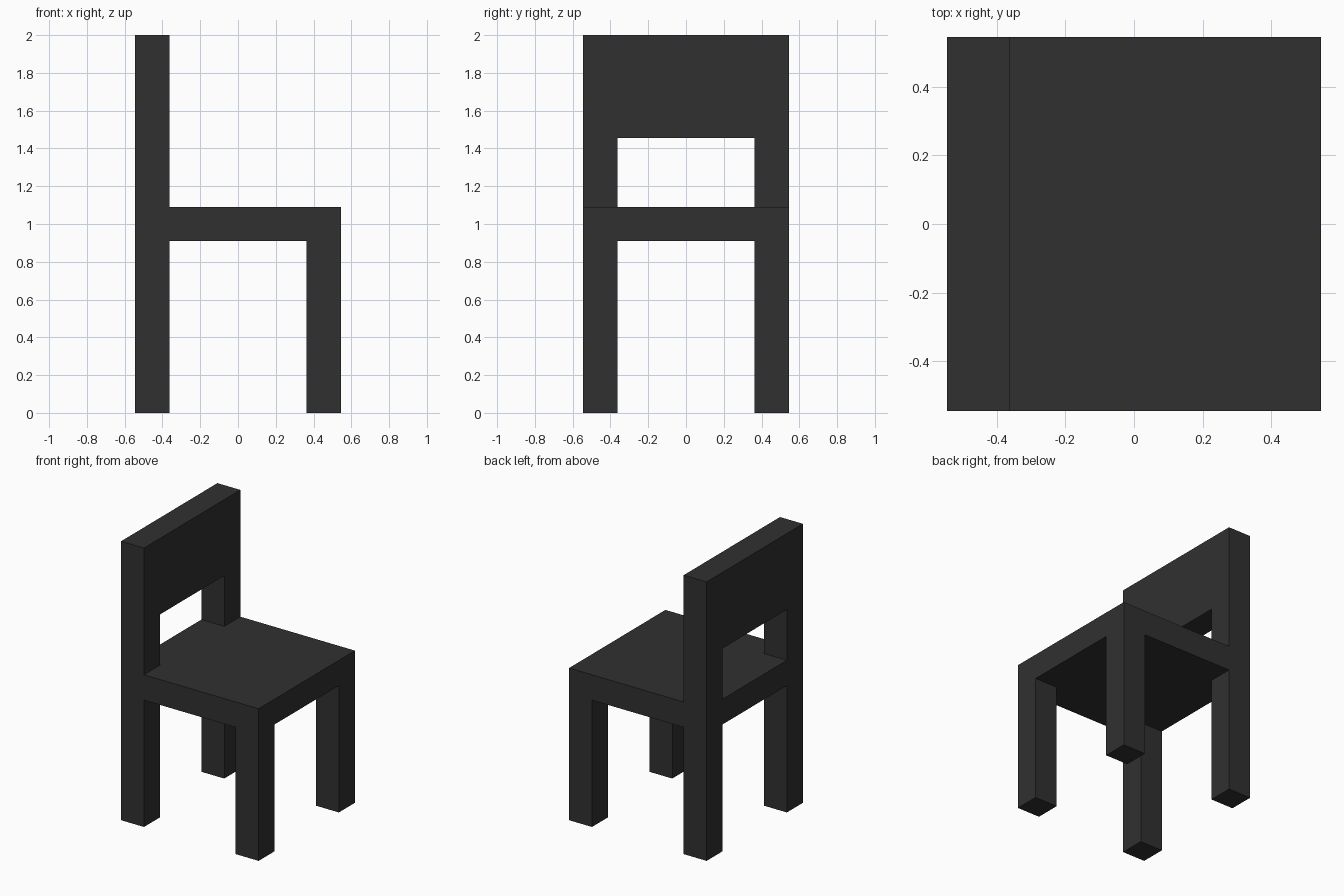
import bpy
import bmesh
from mathutils import Vector

if "Cube" in bpy.data.objects:
    bpy.data.objects.remove(bpy.data.objects["Cube"])

U = 2 / 11  # thickness of every board and leg; the chair is 11 of these tall

black = bpy.data.materials.new("charcoal black")
black.diffuse_color = (0.03, 0.03, 0.03, 1)
black.use_nodes = True
black.node_tree.nodes["Principled BSDF"].inputs["Base Color"].default_value = black.diffuse_color


def box(name, low, high):
    """Box between two corners given in multiples of U."""
    low, high = Vector(low) * U, Vector(high) * U
    bm = bmesh.new()
    bmesh.ops.create_cube(bm, size=1)
    for v in bm.verts:
        v.co = (low + high) / 2 + v.co * (high - low)
    mesh = bpy.data.meshes.new(name)
    bm.to_mesh(mesh)
    bm.free()
    mesh.materials.append(black)
    obj = bpy.data.objects.new(name, mesh)
    bpy.context.collection.objects.link(obj)
    return obj


# Seat slab
box("seat", (-3, -3, 5), (3, 3, 6))

# Legs under the seat corners, and posts carrying the backrest
for side, y in (("near", -3), ("far", 2)):
    box(f"{side}_back_leg", (-3, y, 0), (-2, y + 1, 5))
    box(f"{side}_front_leg", (2, y, 0), (3, y + 1, 5))
    box(f"{side}_back_post", (-3, y, 6), (-2, y + 1, 8))

# Backrest panel
box("backrest", (-3, -3, 8), (-2, 3, 11))
